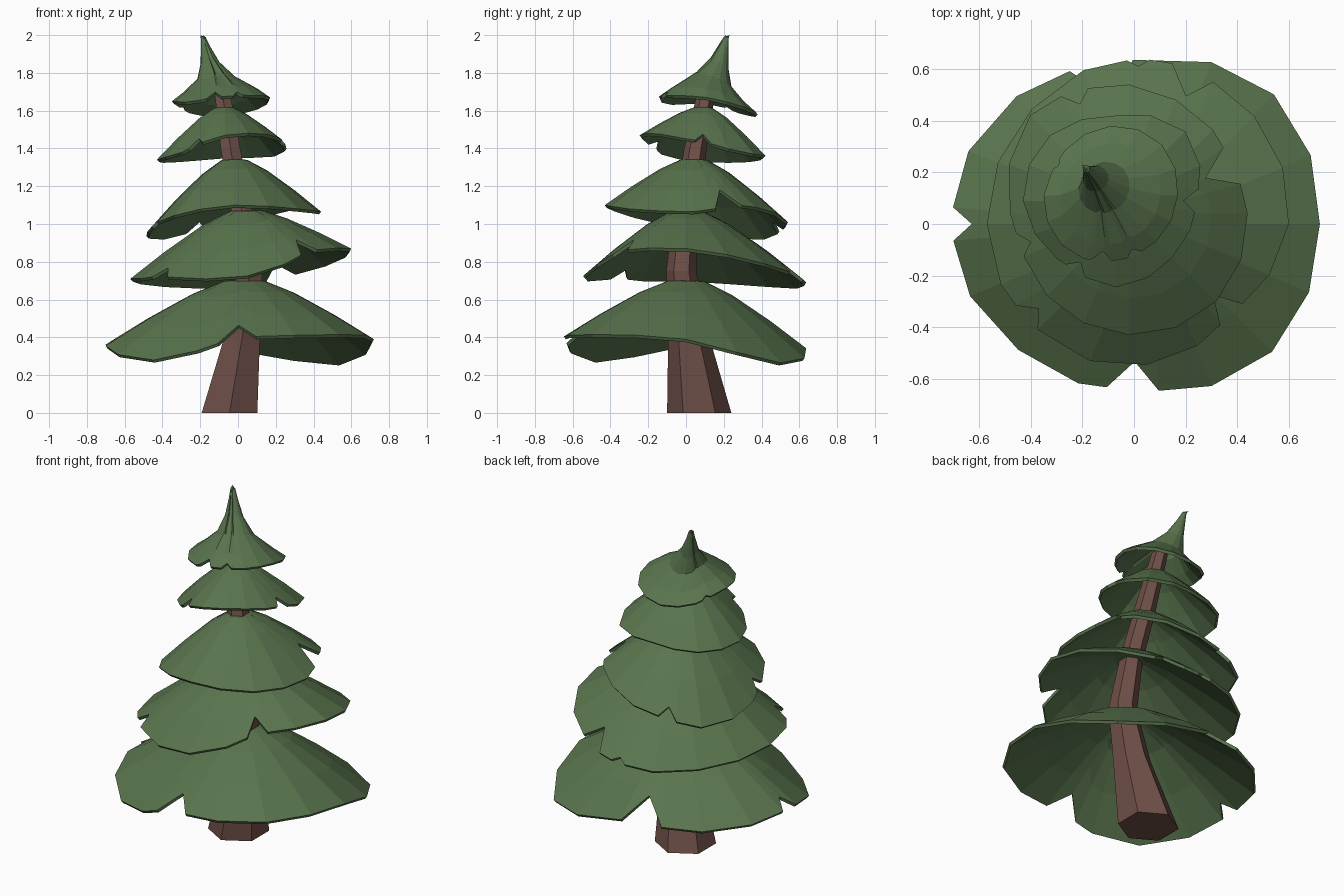
import bpy, bmesh, math

if "Cube" in bpy.data.objects:
    bpy.data.objects.remove(bpy.data.objects["Cube"])


def material(name, color):
    m = bpy.data.materials.new(name)
    m.diffuse_color = color
    m.use_nodes = True
    m.node_tree.nodes["Principled BSDF"].inputs["Base Color"].default_value = m.diffuse_color
    return m


GREEN = material("needles", (0.10, 0.175, 0.075, 1))
BROWN = material("bark", (0.16, 0.078, 0.064, 1))


def loft(name, rings, mat, tip=None, base_cap=False, thickness=0.0):
    """Join rings listed top to bottom; optional tip point, base cap and shell thickness."""
    bm = bmesh.new()
    loops = [[bm.verts.new(p) for p in ring] for ring in rings]
    n = len(loops[0])
    for a, b in zip(loops, loops[1:]):
        for i in range(n):
            j = (i + 1) % n
            bm.faces.new((a[i], b[i], b[j], a[j]))
    if tip:
        t = bm.verts.new(tip)
        for i in range(n):
            bm.faces.new((t, loops[0][i], loops[0][(i + 1) % n]))
    else:
        bm.faces.new(loops[0])
    if base_cap:
        bm.faces.new(loops[-1][::-1])
    me = bpy.data.meshes.new(name)
    bm.to_mesh(me)
    bm.free()
    me.materials.append(mat)
    ob = bpy.data.objects.new(name, me)
    bpy.context.collection.objects.link(ob)
    if thickness:
        mod = ob.modifiers.new("shell", 'SOLIDIFY')
        mod.thickness = thickness
        mod.offset = -1
    return ob


def around(values, deg):
    """Smooth periodic interpolation of eight values spaced 45 degrees apart."""
    k, t = divmod((deg % 360) / 45, 1)
    p0, p1, p2, p3 = (values[(int(k) + d) % 8] for d in (-1, 0, 1, 2))
    return p1 + 0.5 * t * (p2 - p0 + t * (2*p0 - 5*p1 + 4*p2 - p3 + t * (3*(p1 - p2) + p3 - p0)))


def drop_at(profile, t):
    for (t0, d0), (t1, d1) in zip(profile, profile[1:]):
        if t <= t1:
            return d0 + (d1 - d0) * (t - t0) / (t1 - t0)
    return 1.0


SKIRT = [(0, 0), (0.15, 0.02), (0.38, 0.22), (0.7, 0.6), (1, 1)]
SPIRE = [(0, 0), (0.05, 0.03), (0.09, 0.17), (0.19, 0.43), (0.38, 0.66), (0.75, 0.86), (1, 1)]


def tier(name, center, top, radii, heights, notches, profile=SKIRT, tip=None):
    """Branch skirt: rim radius/height in eight directions, notches as (angle, half width, reach)."""
    cx, cy = center
    tx, ty = tip or center
    cols = [(a * 22.5, 1.0) for a in range(16)
            if all(abs((a * 22.5 - n + 180) % 360 - 180) > w + 5 for n, w, _ in notches)]
    for n, w, f in notches:
        cols += [((n - w) % 360, 0.98), (n % 360, f), ((n + w) % 360, 0.98)]
    cols.sort()
    rings = []
    for t, _ in profile[1:]:
        lean = (1 - t) ** 3
        ring = []
        for deg, f in cols:
            s = t * f
            r = around(radii, deg) * s
            z = top - drop_at(profile, s) * (top - around(heights, deg))
            a = math.radians(deg)
            ring.append((cx + (tx - cx) * lean + r * math.cos(a),
                         cy + (ty - cy) * lean + r * math.sin(a), z))
        rings.append(ring)
    loft(name, rings, GREEN, tip=(tx, ty, top), thickness=0.018)


# Bent hexagonal trunk: x, y, z, radius
path = [(-0.09, 0.115, 1.74, 0.045), (-0.04, 0.05, 1.40, 0.06), (0.022, 0.0, 1.06, 0.065),
        (0.06, -0.025, 0.75, 0.08), (0.025, 0.012, 0.42, 0.106), (-0.045, 0.07, 0, 0.17)]
loft("trunk", [[(x + r * math.cos(math.radians(30 + 60 * i)),
                 y + r * math.sin(math.radians(30 + 60 * i)), z) for i in range(6)]
               for x, y, z, r in path], BROWN, base_cap=True)

# Branch skirts, bottom to top
tier("branches_lowest", (0.04, 0.0), 0.705,
     (0.68, 0.71, 0.65, 0.70, 0.76, 0.69, 0.66, 0.70),
     (0.39, 0.265, 0.33, 0.335, 0.35, 0.28, 0.39, 0.415),
     [(105, 11, 0.76), (180, 5, 0.88), (266, 9, 0.81)])
tier("branches_low", (0.05, 0.0), 1.075,
     (0.55, 0.59, 0.65, 0.63, 0.62, 0.60, 0.545, 0.49),
     (0.87, 0.79, 0.68, 0.68, 0.71, 0.71, 0.725, 0.85),
     [(73, 8, 0.82), (93, 4, 0.94), (218, 6, 0.88), (313, 7, 0.77)])
tier("branches_middle", (-0.02, 0.04), 1.345,
     (0.46, 0.46, 0.50, 0.54, 0.46, 0.45, 0.47, 0.48),
     (1.065, 1.09, 1.01, 0.93, 0.96, 1.045, 1.10, 1.08),
     [(25, 10, 0.72), (114, 6, 0.88), (196, 6, 0.88)])
tier("branches_high", (-0.07, 0.09), 1.62,
     (0.32, 0.38, 0.33, 0.36, 0.36, 0.32, 0.335, 0.31),
     (1.43, 1.37, 1.36, 1.34, 1.34, 1.38, 1.47, 1.475),
     [(0, 8, 0.82), (240, 8, 0.85)])
tier("treetop", (-0.09, 0.11), 2.0,
     (0.26, 0.28, 0.27, 0.25, 0.26, 0.27, 0.26, 0.25),
     (1.67, 1.62, 1.58, 1.60, 1.65, 1.645, 1.67, 1.68),
     [(150, 6, 0.93), (262, 9, 0.83), (292, 7, 0.88)], SPIRE, (-0.20, 0.23))
